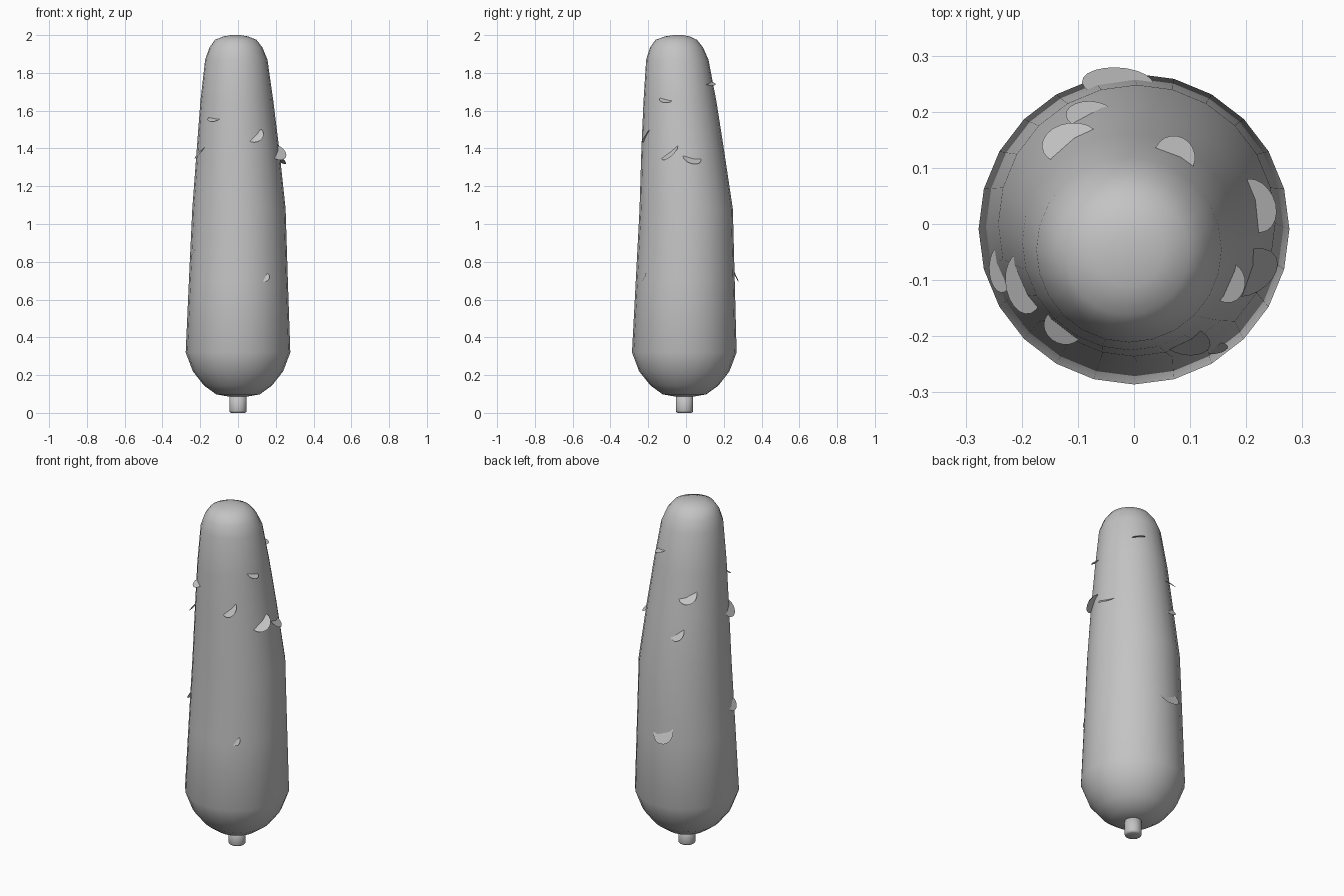
import bpy, bmesh, math
from mathutils import Vector

if "Cube" in bpy.data.objects:
    bpy.data.objects.remove(bpy.data.objects["Cube"])

SIDES = 24
UP = Vector((0, 0, 1))

grey = bpy.data.materials.new("plain_grey")
grey.diffuse_color = (0.55, 0.55, 0.55, 1)
grey.use_nodes = True
grey.node_tree.nodes["Principled BSDF"].inputs["Base Color"].default_value = grey.diffuse_color


def finish(name, bm, smooth=True):
    mesh = bpy.data.meshes.new(name)
    bm.to_mesh(mesh)
    bm.free()
    mesh.materials.append(grey)
    for p in mesh.polygons:
        p.use_smooth = smooth
    obj = bpy.data.objects.new(name, mesh)
    bpy.context.collection.objects.link(obj)
    return obj


def loft(name, rings, sides):
    """Stack circular rings (z, centre x, centre y, radius) and cap both ends."""
    bm = bmesh.new()
    loops = []
    for z, cx, cy, r in rings:
        loops.append([bm.verts.new((cx + r * math.cos(math.tau * i / sides),
                                    cy + r * math.sin(math.tau * i / sides), z))
                      for i in range(sides)])
    for a, b in zip(loops, loops[1:]):
        for i in range(sides):
            j = (i + 1) % sides
            bm.faces.new((a[i], a[j], b[j], b[i]))
    bm.faces.new(loops[0][::-1])
    bm.faces.new(loops[-1])
    return finish(name, bm)


# Body: rounded base, long leaning taper, domed tip
BODY = [
    (0.085, 0.0, -0.008, 0.04),
    (0.098, 0.0, -0.008, 0.115),
    (0.145, 0.0, -0.008, 0.180),
    (0.220, 0.0, -0.009, 0.239),
    (0.320, 0.0, -0.009, 0.277),
    (0.700, 0.002, -0.004, 0.262),
    (1.080, 0.005, 0.001, 0.247),
    (1.400, 0.0, -0.018, 0.218),
    (1.650, -0.006, -0.032, 0.193),
    (1.870, -0.009, -0.046, 0.165),
    (1.935, -0.011, -0.050, 0.140),
    (1.975, -0.012, -0.052, 0.110),
    (1.993, -0.012, -0.046, 0.065),
    (2.000, -0.012, -0.042, 0.025),
]
loft("body", BODY, SIDES)

# Stem: short peg with a softened lower rim
loft("stem", [(0.0, 0, -0.008, 0.036), (0.004, 0, -0.008, 0.043),
              (0.012, 0, -0.008, 0.046), (0.11, 0, -0.008, 0.046)], 16)


def body_ring(z):
    for a, b in zip(BODY, BODY[1:]):
        if a[0] <= z <= b[0]:
            t = (z - a[0]) / (b[0] - a[0])
            return [p + (q - p) * t for p, q in zip(a, b)]


# Flakes: thin discs half sunk into the body
def flake(name, x, y, z, radius, roll, droop):
    _, cx, cy, r = body_ring(z)
    out = Vector((x - cx, y - cy, 0)).normalized()
    side = UP.cross(out)
    roll, droop = math.radians(roll), math.radians(droop)
    chord = side * math.cos(roll) + UP * math.sin(roll)
    perp = UP * math.cos(roll) - side * math.sin(roll)
    reach = out * math.cos(droop) - perp * math.sin(droop)
    centre = Vector((cx, cy, z)) + out * (r - 0.004)
    bm = bmesh.new()
    ring = []
    for i in range(20):
        a = math.tau * i / 20
        ring.append(bm.verts.new(centre + radius * (chord * math.cos(a) + reach * math.sin(a))))
    face = bm.faces.new(ring)
    face.normal_update()
    if face.normal.z < 0:
        face.normal_flip()
    finish(name, bm, smooth=False)


# x, y, z, radius, roll, droop
FLAKES = [
    (-0.135, -0.195, 1.560, 0.036, -8, 30),
    (0.180, -0.110, 1.660, 0.036, -12, 28),
    (0.100, -0.225, 1.470, 0.046, 42, 40),
    (0.215, -0.090, 1.380, 0.056, 35, 35),
    (0.225, 0.035, 1.350, 0.050, -10, 40),
    (0.145, -0.230, 0.720, 0.028, 48, 55),
    (0.085, 0.145, 1.745, 0.038, 10, 15),
    (-0.030, 0.260, 0.750, 0.064, 20, 62),
    (-0.205, -0.110, 1.390, 0.055, 20, 50),
    (-0.235, -0.080, 0.850, 0.042, 25, 55),
    (-0.120, 0.155, 1.530, 0.052, 22, 40),
    (-0.080, 0.200, 1.320, 0.044, 30, 48),
]
for n, spec in enumerate(FLAKES, 1):
    flake(f"flake_{n}", *spec)
